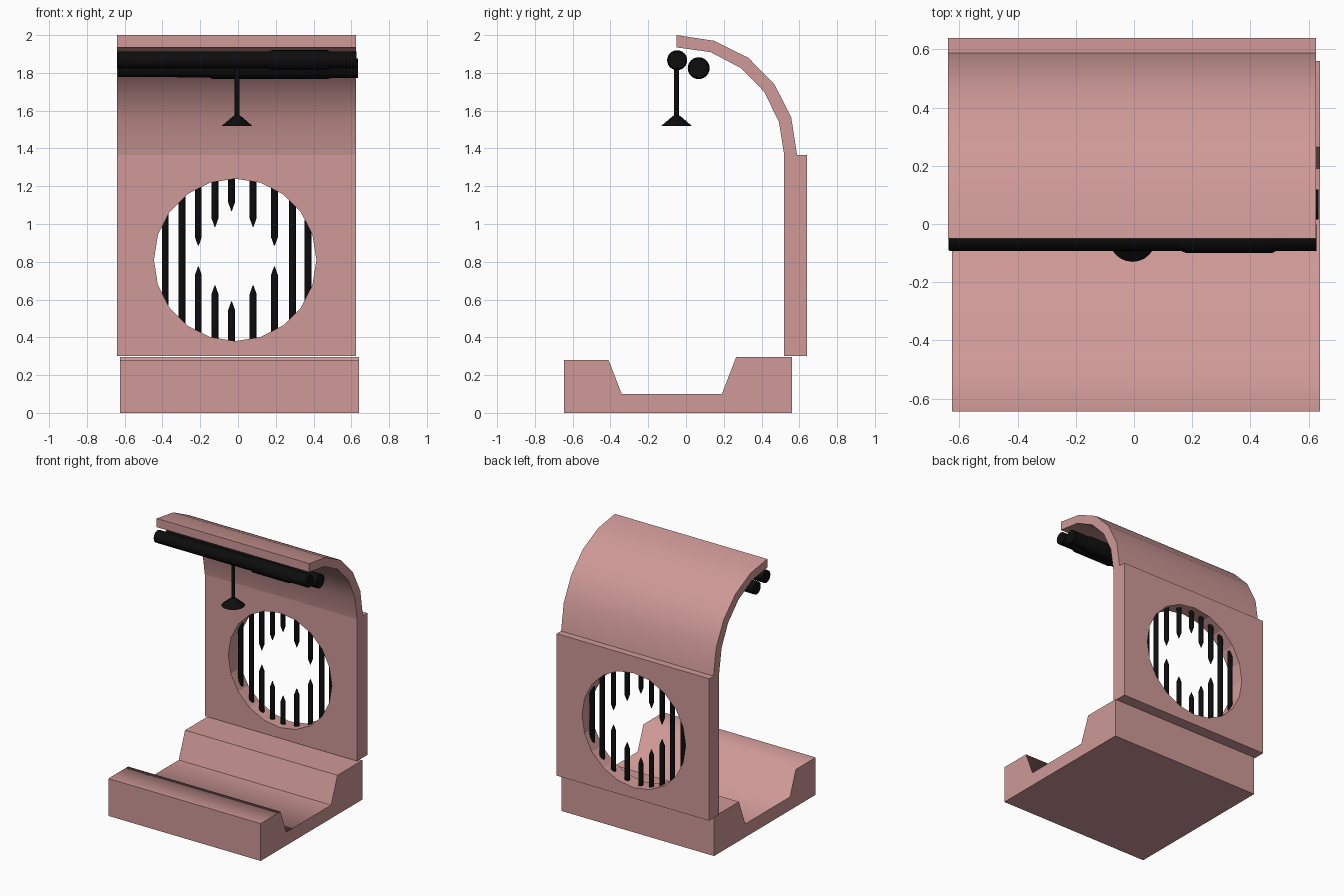
import bpy, bmesh
from math import radians, sqrt, pi, cos, sin

if "Cube" in bpy.data.objects:
    bpy.data.objects.remove(bpy.data.objects["Cube"])


def material(name, color):
    m = bpy.data.materials.new(name)
    m.diffuse_color = color
    m.use_nodes = True
    m.node_tree.nodes["Principled BSDF"].inputs["Base Color"].default_value = m.diffuse_color
    return m


PINK = material("pink_plaster", (0.62, 0.32, 0.31, 1))
BLACK = material("black_metal", (0.004, 0.004, 0.004, 1))


def finish(name, bm, mat, angle=40):
    bmesh.ops.recalc_face_normals(bm, faces=bm.faces[:])
    me = bpy.data.meshes.new(name)
    bm.to_mesh(me)
    bm.free()
    ob = bpy.data.objects.new(name, me)
    bpy.context.collection.objects.link(ob)
    me.materials.append(mat)
    bpy.ops.object.select_all(action='DESELECT')
    ob.select_set(True)
    bpy.context.view_layer.objects.active = ob
    if angle:
        bpy.ops.object.shade_smooth_by_angle(angle=radians(angle))
    return ob


def extrude_x(name, profile, x0, x1, mat, angle=40):
    """Extrude a closed (y, z) profile along x."""
    bm = bmesh.new()
    face = bm.faces.new([bm.verts.new((x0, y, z)) for y, z in profile])
    ext = bmesh.ops.extrude_face_region(bm, geom=[face])["geom"]
    bmesh.ops.translate(bm, vec=(x1 - x0, 0, 0),
                        verts=[v for v in ext if isinstance(v, bmesh.types.BMVert)])
    return finish(name, bm, mat, angle)


def turned(name, stations, origin, axis, mat, sides=24):
    """Lathe (position, radius) stations along the x or z axis."""
    bm = bmesh.new()
    rings = []
    for t, r in stations:
        ring = []
        for i in range(sides):
            a = 2 * pi * i / sides
            u, v = r * cos(a), r * sin(a)
            p = (t, origin[0] + u, origin[1] + v) if axis == 'X' else \
                (origin[0] + u, origin[1] + v, t)
            ring.append(bm.verts.new(p))
        rings.append(ring)
    for a, b in zip(rings, rings[1:]):
        for i in range(sides):
            j = (i + 1) % sides
            bm.faces.new((a[i], a[j], b[j], b[i]))
    bm.faces.new(rings[0])
    bm.faces.new(rings[-1])
    return finish(name, bm, mat)


# Base with a trough; the front lip blends softly into the trough
extrude_x("base", [(-0.645, 0), (0.56, 0), (0.56, 0.295), (0.265, 0.295),
                   (0.19, 0.10), (-0.34, 0.10), (-0.41, 0.28), (-0.645, 0.28)],
          -0.625, 0.64, PINK, 68.85)

# Curved canopy
outer = [(-0.05, 2.0), (0.148, 1.97), (0.33, 1.88), (0.468, 1.74), (0.557, 1.565), (0.588, 1.365)]
inner = [(-0.05, 1.935), (0.13, 1.91), (0.292, 1.825), (0.414, 1.70), (0.492, 1.54), (0.52, 1.365)]
extrude_x("canopy", outer + inner[::-1], -0.64, 0.625, PINK)

# Back wall with a round window
wall = extrude_x("back_wall", [(0.52, 0.30), (0.64, 0.30), (0.64, 1.365), (0.52, 1.365)],
                 -0.64, 0.625, PINK, 0)
CX, CZ, R = -0.015, 0.81, 0.43
bpy.ops.mesh.primitive_cylinder_add(vertices=20, radius=R, depth=0.4,
                                    location=(CX, 0.58, CZ), rotation=(pi / 2, 0, 0))
cutter = bpy.context.object
mod = wall.modifiers.new("window", 'BOOLEAN')
mod.operation = 'DIFFERENCE'
mod.solver = 'EXACT'
mod.object = cutter
bpy.context.view_layer.objects.active = wall
bpy.ops.object.modifier_apply(modifier=mod.name)
bpy.data.objects.remove(cutter)

# Window bars: full at the sides, broken and pointed in the middle
BY, BR, TIP = 0.583, 0.018, 0.045
bars = [(-0.385, None), (-0.297, None), (-0.21, (0.775, 0.885)), (-0.122, (0.675, 0.985)),
        (-0.034, (0.59, 1.07)), (0.08, (0.675, 0.985)), (0.193, (0.775, 0.885)),
        (0.288, None), (0.37, None)]
for n, (x, gap) in enumerate(bars):
    h = sqrt(R * R - (x - CX) ** 2) + 0.02
    lo, hi = CZ - h, CZ + h
    if gap is None:
        turned(f"bar_{n}", [(lo, BR), (hi, BR)], (x, BY), 'Z', BLACK, 12)
    else:
        turned(f"bar_{n}_lower", [(lo, BR), (gap[0] - TIP, BR), (gap[0], 0.002)],
               (x, BY), 'Z', BLACK, 12)
        turned(f"bar_{n}_upper", [(gap[1], 0.002), (gap[1] + TIP, BR), (hi, BR)],
               (x, BY), 'Z', BLACK, 12)

# Ceiling pipes with thicker sleeves
turned("front_pipe", [(-0.637, 0.043), (-0.635, 0.045), (0.16, 0.045), (0.18, 0.053),
                      (0.475, 0.053), (0.49, 0.045), (0.627, 0.045)],
       (-0.047, 1.867), 'X', BLACK)
turned("rear_pipe", [(-0.635, 0.046), (-0.33, 0.046), (-0.32, 0.049), (-0.15, 0.049), (-0.135, 0.058),
                     (0.475, 0.058), (0.49, 0.051), (0.635, 0.051)],
       (0.067, 1.825), 'X', BLACK)

# Hanging lamp: rod and conical shade
turned("lamp", [(1.52, 0.08), (1.57, 0.022), (1.575, 0.013), (1.86, 0.013)],
       (-0.005, -0.05), 'Z', BLACK)
